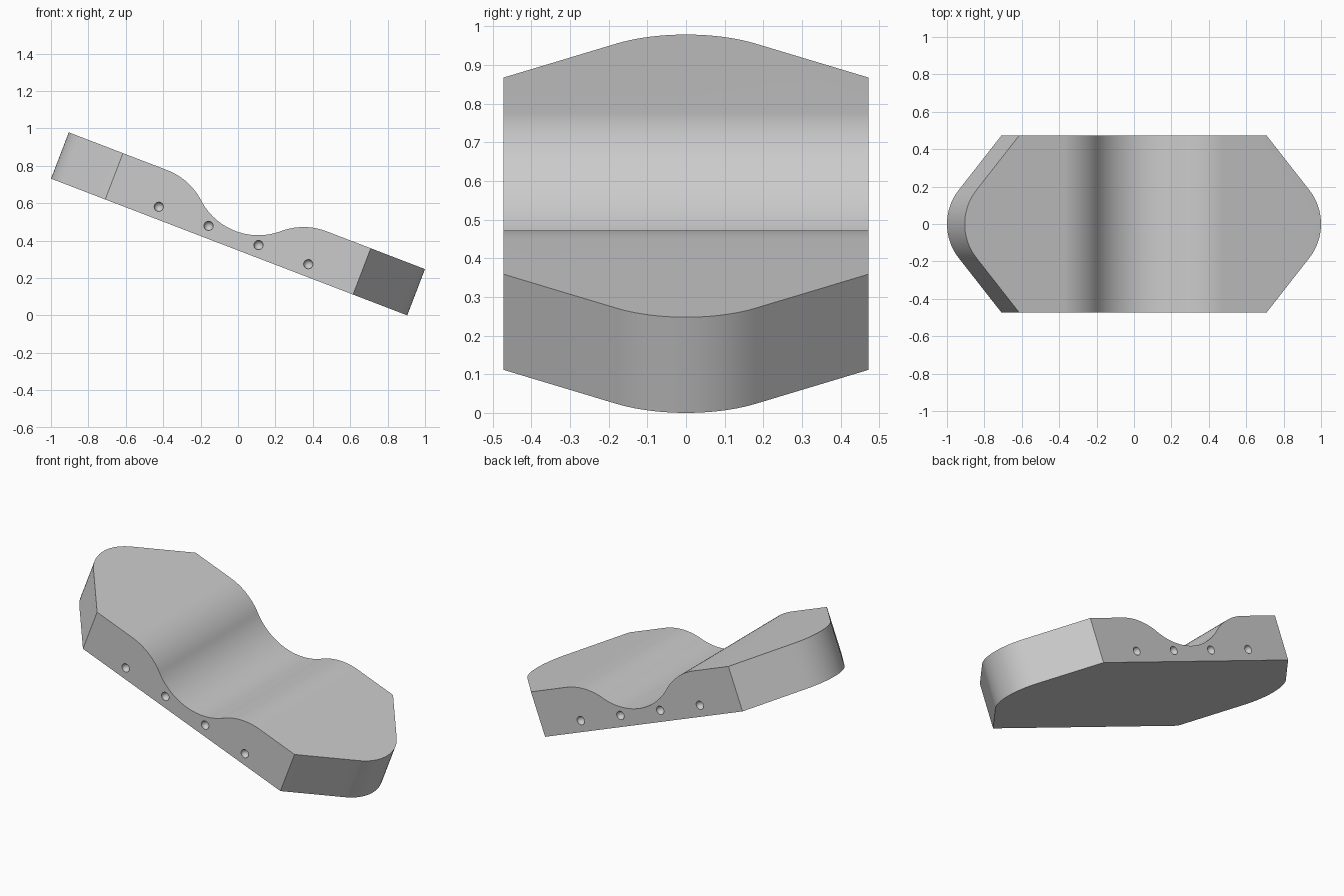
import bpy, bmesh
from math import sin, cos, radians, sqrt
from mathutils import Matrix, Vector

cube = bpy.data.objects.get("Cube")
if cube:
    bpy.data.objects.remove(cube, do_unlink=True)

HALF_LEN, HALF_WIDTH, THICK = 1.02, 0.472, 0.265   # block before tilting
TILT = radians(21)
STEPS = 20

grey = bpy.data.materials.new("plain grey")
grey.use_nodes = True
colour = (0.6, 0.6, 0.6, 1)
grey.diffuse_color = colour
grey.node_tree.nodes["Principled BSDF"].inputs["Base Color"].default_value = colour


def add_object(name, bm):
    bmesh.ops.recalc_face_normals(bm, faces=bm.faces)
    mesh = bpy.data.meshes.new(name)
    bm.to_mesh(mesh)
    bm.free()
    mesh.materials.append(grey)
    obj = bpy.data.objects.new(name, mesh)
    bpy.context.collection.objects.link(obj)
    return obj


def prism(name, points, direction):
    bm = bmesh.new()
    face = bm.faces.new([bm.verts.new(p) for p in points])
    new = bmesh.ops.extrude_face_region(bm, geom=[face])["geom"]
    verts = [v for v in new if isinstance(v, bmesh.types.BMVert)]
    bmesh.ops.translate(bm, vec=Vector(direction), verts=verts)
    # the start cap survives the extrusion as the far end of the solid
    return add_object(name, bm)


def apply_boolean(target, cutter, operation):
    cutter.hide_render = True
    mod = target.modifiers.new("cut", "BOOLEAN")
    mod.operation = operation
    mod.solver = "EXACT"
    mod.object = cutter
    bpy.ops.object.select_all(action="DESELECT")
    bpy.context.view_layer.objects.active = target
    target.select_set(True)
    bpy.ops.object.modifier_apply(modifier=mod.name)
    bpy.data.objects.remove(cutter, do_unlink=True)


# Long side profile: flat top with an S-curved dip in the middle
R, FLOOR = 0.345, 0.092
drop = THICK - FLOOR
dip_half = sqrt(4 * R * R - (2 * R - drop) ** 2)
sweep = math_angle = Vector((2 * R - drop, dip_half)).angle(Vector((1, 0)))
half = []
for i in range(STEPS + 1):                      # concave floor of the dip
    a = sweep * i / STEPS
    half.append((R * sin(a), FLOOR + R * (1 - cos(a))))
for i in range(STEPS - 1, -1, -1):              # convex shoulder
    a = sweep * i / STEPS
    half.append((dip_half - R * sin(a), THICK - R * (1 - cos(a))))
half.append((1.3, THICK))
profile = [(-x, z) for x, z in reversed(half[1:])] + half + [(1.3, 0), (-1.3, 0)]
block = prism("contoured_block", [(x, -0.7, z) for x, z in profile], (0, 1.4, 0))

# Plan outline: straight sides, angled ends with rounded tips
TIP_R, TIP_ANGLE = 0.28, radians(40)
tip_y = TIP_R * sin(TIP_ANGLE)
tip_x = HALF_LEN - TIP_R * (1 - cos(TIP_ANGLE))
corner_x = tip_x - (HALF_WIDTH - tip_y) * sin(TIP_ANGLE) / cos(TIP_ANGLE)
end = [(corner_x, -HALF_WIDTH)]
for i in range(STEPS + 1):
    a = TIP_ANGLE * (2 * i / STEPS - 1)
    end.append((HALF_LEN - TIP_R * (1 - cos(a)), TIP_R * sin(a)))
end.append((corner_x, HALF_WIDTH))
outline = end + [(-x, -y) for x, y in end]
apply_boolean(block, prism("outline_cutter", [(x, y, -0.2) for x, y in outline],
                           (0, 0, 0.8)), "INTERSECT")

# Four small round dimples along each long side
bm = bmesh.new()
for side in (-1, 1):
    for x in (-0.428, -0.143, 0.143, 0.428):
        place = Matrix.Translation((x, side * HALF_WIDTH, 0.066))
        bmesh.ops.create_uvsphere(bm, u_segments=24, v_segments=12,
                                  radius=0.025, matrix=place)
apply_boolean(block, add_object("dimple_cutter", bm), "DIFFERENCE")

# Tilt the block so its right end rests on the ground
low = HALF_LEN * sin(TILT)
block.data.transform(Matrix.Translation((-THICK * sin(TILT) / 2, 0, low))
                     @ Matrix.Rotation(TILT, 4, "Y"))
bpy.ops.object.shade_smooth_by_angle(angle=radians(25))
